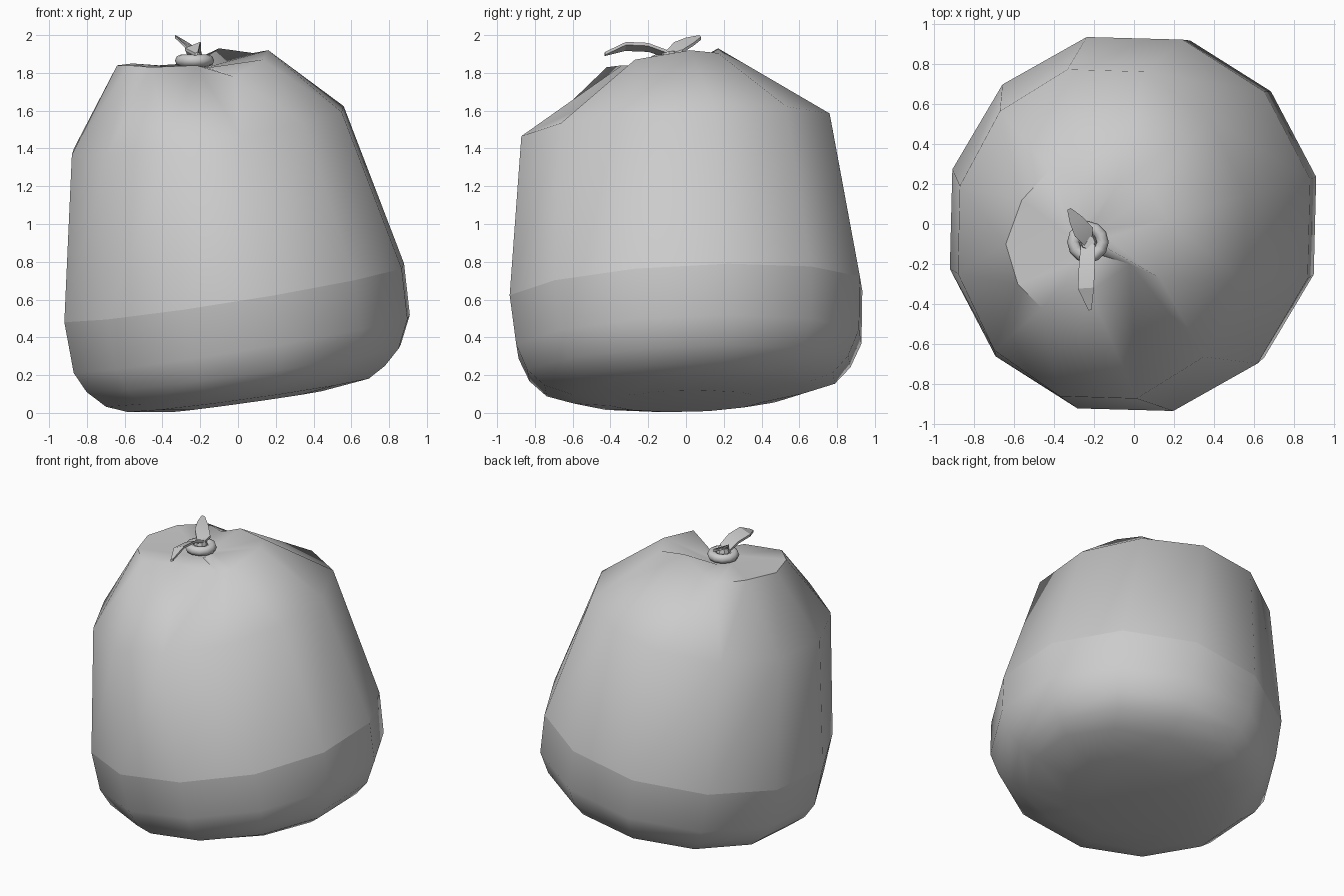
import bpy, bmesh, math
from mathutils import Vector

if "Cube" in bpy.data.objects:
    bpy.data.objects.remove(bpy.data.objects["Cube"])

N = 12
START = math.radians(13.5)


def tilted_ring(cx, cy, cz, rx, ry, gx, gy):
    """Twelve-sided ellipse lying in a sloping plane."""
    pts = []
    for i in range(N):
        a = START + 2 * math.pi * i / N
        dx, dy = rx * math.cos(a), ry * math.sin(a)
        pts.append((cx + dx, cy + dy, cz + gx * dx + gy * dy))
    return pts


def finish(name, bm, angle):
    bmesh.ops.recalc_face_normals(bm, faces=bm.faces)
    me = bpy.data.meshes.new(name)
    bm.to_mesh(me)
    bm.free()
    ob = bpy.data.objects.new(name, me)
    bpy.context.collection.objects.link(ob)
    bpy.ops.object.select_all(action='DESELECT')
    ob.select_set(True)
    bpy.context.view_layer.objects.active = ob
    bpy.ops.object.shade_smooth_by_angle(angle=math.radians(angle))
    return ob


# Sack body: slumped tilted rings from the underside to the shoulder
rings = [tilted_ring(*r) for r in (
    (0.05, 0.00, 0.062, 0.41, 0.42, 0.14, 0.02),
    (0.06, 0.01, 0.10, 0.66, 0.63, 0.14, 0.04),
    (0.045, 0.02, 0.15, 0.765, 0.79, 0.148, 0.04),
    (0.03, 0.015, 0.235, 0.855, 0.88, 0.14, 0.04),
    (0.02, 0.015, 0.365, 0.915, 0.94, 0.163, 0.04),
    (-0.02, 0.00, 0.635, 0.925, 0.96, 0.16, 0.05),
    (-0.16, -0.05, 1.495, 0.74, 0.845, 0.16, 0.07),
)]
CREASE = 5
# Gathered rim with irregular pleats
rings.append([(0.16, 0.02, 1.92), (0.08, 0.17, 1.905), (-0.10, 0.17, 1.93),
              (-0.27, 0.20, 1.85), (-0.42, 0.27, 1.84), (-0.56, 0.12, 1.85),
              (-0.64, -0.10, 1.84), (-0.58, -0.30, 1.84), (-0.46, -0.42, 1.83),
              (-0.22, -0.34, 1.84), (-0.02, -0.20, 1.78), (0.13, -0.27, 1.87)])
# Neck pulled in under the knot
rings.append(tilted_ring(-0.23, -0.09, 1.83, 0.09, 0.09, 0, 0))

bm = bmesh.new()
loops = [[bm.verts.new(p) for p in r] for r in rings]
for a, b in zip(loops, loops[1:]):
    for i in range(N):
        j = (i + 1) % N
        bm.faces.new((a[i], a[j], b[j], b[i]))
bm.faces.new(loops[0])
bm.faces.new(loops[-1])
for i in range(N):
    e = bm.edges.get((loops[CREASE][i], loops[CREASE][(i + 1) % N]))
    e.smooth = False
finish("sack_body", bm, 55)

# Knot ring around the neck
bpy.ops.mesh.primitive_torus_add(major_segments=12, minor_segments=8,
                                 major_radius=0.072, minor_radius=0.032,
                                 location=(-0.23, -0.09, 1.865))
bpy.context.object.name = "knot_ring"
bpy.ops.object.shade_smooth_by_angle(angle=math.radians(50))

# Small plug of gathered material inside the knot
bm = bmesh.new()
bmesh.ops.create_cone(bm, cap_ends=True, segments=8, radius1=0.06, radius2=0.035, depth=0.09)
bmesh.ops.translate(bm, verts=bm.verts, vec=(-0.23, -0.09, 1.87))
finish("knot_plug", bm, 30)


def tail(name, stations):
    """Loose end of the tie: a thin flat strip along centre points with half widths."""
    bm = bmesh.new()
    pts = [Vector(s[:3]) for s in stations]
    prev = None
    for k, s in enumerate(stations):
        d = pts[min(k + 1, len(pts) - 1)] - pts[max(k - 1, 0)]
        side = Vector((-d.y, d.x, 0)).normalized() * s[3]
        side.z = s[3] * 0.4
        sec = [bm.verts.new(pts[k] + o) for o in
               (side + Vector((0, 0, .008)), -side + Vector((0, 0, .008)),
                -side - Vector((0, 0, .008)), side - Vector((0, 0, .008)))]
        if prev:
            for i in range(4):
                j = (i + 1) % 4
                bm.faces.new((prev[i], prev[j], sec[j], sec[i]))
        else:
            bm.faces.new(sec)
        prev = sec
    bm.faces.new(prev)
    finish(name, bm, 20)


# Two tie ends
tail("tie_end_front", [(-0.23, -0.10, 1.90, 0.035), (-0.235, -0.20, 1.935, 0.04),
                       (-0.24, -0.32, 1.94, 0.04), (-0.22, -0.43, 1.90, 0.008)])
tail("tie_end_back", [(-0.23, -0.10, 1.90, 0.02), (-0.25, -0.04, 1.935, 0.05),
                      (-0.29, 0.02, 1.965, 0.035), (-0.325, 0.075, 1.988, 0.01)])
